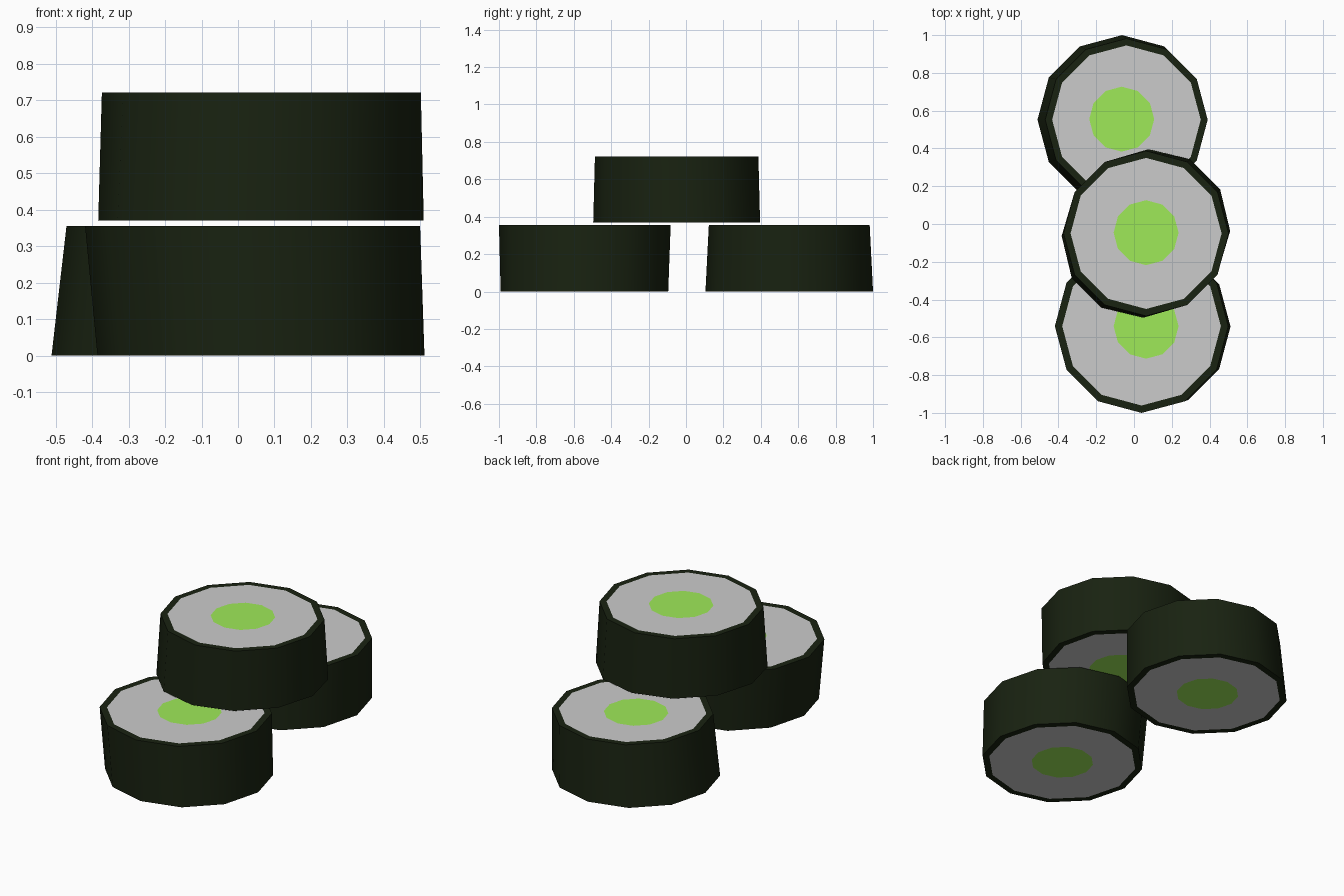
import bpy, bmesh, math

if "Cube" in bpy.data.objects:
    bpy.data.objects.remove(bpy.data.objects["Cube"])

SIDES = 12


def material(name, rgb):
    m = bpy.data.materials.new(name)
    m.diffuse_color = (*rgb, 1)
    m.use_nodes = True
    m.node_tree.nodes["Principled BSDF"].inputs["Base Color"].default_value = m.diffuse_color
    return m


SEAWEED = material("seaweed_green", (0.0095, 0.0160, 0.0055))
FILLING = material("filling_green", (0.345, 0.82, 0.098))


def ring(bm, centre, radius, z, skew=0.0):
    verts = []
    for i in range(SIDES):
        a = math.tau * i / SIDES
        x, y = radius * math.cos(a), radius * math.sin(a)
        verts.append(bm.verts.new((centre[0] + x + skew * y, centre[1] + y + skew * x, z)))
    return verts


def bridge(bm, a, b):
    for i in range(SIDES):
        j = (i + 1) % SIDES
        bm.faces.new((a[i], a[j], b[j], b[i]))


def finish(bm, name, mat=None):
    mesh = bpy.data.meshes.new(name)
    bm.to_mesh(mesh)
    bm.free()
    obj = bpy.data.objects.new(name, mesh)
    bpy.context.collection.objects.link(obj)
    if mat:
        mesh.materials.append(mat)
    bpy.ops.object.select_all(action='DESELECT')
    obj.select_set(True)
    bpy.context.view_layer.objects.active = obj
    bpy.ops.object.shade_smooth_by_angle(angle=math.radians(40))


def roll(name, z0, z1, low, r_low, high, r_high, core, skew=0.0, r_core=0.172):
    # seaweed wrap: outer wall with a thin rim at both ends
    bm = bmesh.new()
    rings = [ring(bm, low, r_low * 0.915, z0, skew), ring(bm, low, r_low, z0, skew),
             ring(bm, high, r_high, z1), ring(bm, high, r_high * 0.915, z1)]
    for a, b in zip(rings, rings[1:]):
        bridge(bm, a, b)
    finish(bm, name + "_seaweed_wrap", SEAWEED)

    # rice: flat band inside the rim at both ends
    bm = bmesh.new()
    bridge(bm, ring(bm, core, r_core, z0), ring(bm, low, r_low * 0.915, z0, skew))
    bridge(bm, ring(bm, high, r_high * 0.915, z1), ring(bm, core, r_core, z1))
    bm.normal_update()
    for f in bm.faces:
        if (f.normal.z > 0) != (f.calc_center_median().z > (z0 + z1) / 2):
            f.normal_flip()
    finish(bm, name + "_rice")

    # filling: round centre at both ends
    bm = bmesh.new()
    bm.faces.new(list(reversed(ring(bm, core, r_core, z0))))
    bm.faces.new(ring(bm, core, r_core, z1))
    finish(bm, name + "_filling", FILLING)


# two rolls on the ground, one resting on top and slightly squashed underneath
roll("front_roll", 0, 0.355, (0.063, -0.543), 0.448, (0.04, -0.541), 0.459, (0.064, -0.541))
roll("back_roll", 0, 0.355, (-0.063, 0.552), 0.448, (-0.04, 0.552), 0.43, (-0.065, 0.555))
roll("top_roll", 0.37, 0.722, (0.063, -0.05), 0.446, (0.064, -0.05), 0.437, (0.064, -0.046), 0.03)
